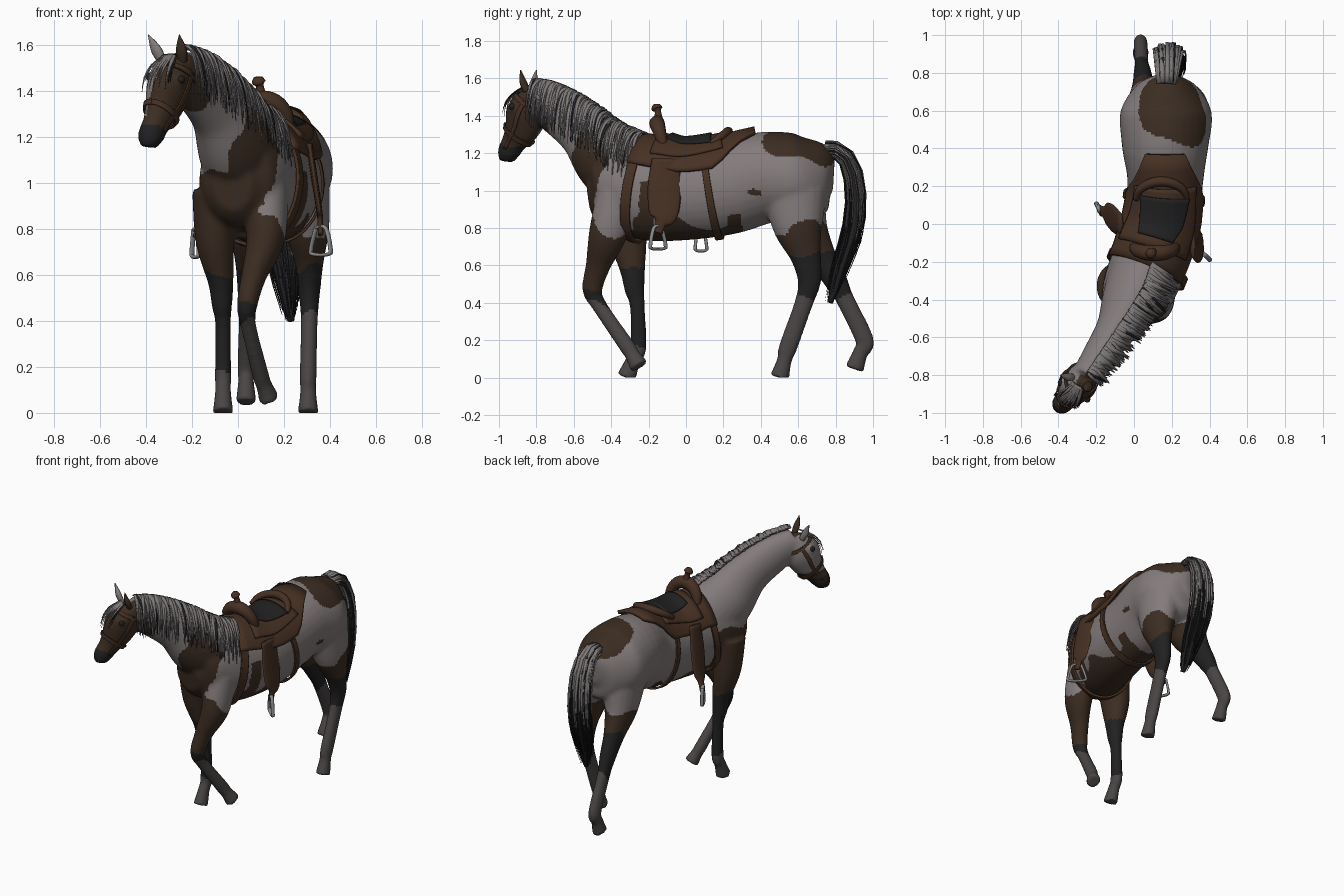
import bpy, bmesh, random
from math import sin, cos, pi, radians
from mathutils import Vector

random.seed(4)
if "Cube" in bpy.data.objects:
    bpy.data.objects.remove(bpy.data.objects["Cube"])


def material(name, *rgb):
    mat = bpy.data.materials.new(name)
    mat.use_nodes = True
    mat.diffuse_color = (*rgb, 1)
    mat.node_tree.nodes["Principled BSDF"].inputs["Base Color"].default_value = (*rgb, 1)
    return mat


PALE = material("pale coat", .23, .2, .2)
BROWN = material("brown coat", .045, .026, .016)
BLACK = material("black hair", .015, .015, .016)
STOCKING = material("grey stocking", .07, .06, .06)
LEATHER = material("saddle leather", .062, .03, .017)
MANE = material("grey mane", .21, .19, .19)
METAL = material("stirrup metal", .25, .25, .25)

LEFT, BACK, UP = Vector((1, 0, 0)), Vector((0, 1, 0)), Vector((0, 0, 1))
NECK_LEFT = Vector((.83, -.55, 0))
HEAD_LEFT = Vector((.87, -.5, 0))
NECK_AHEAD = NECK_LEFT.cross(UP)


# Smoothly interpolated cross-section; each row is x, y, z, half width, half depth
def section(rows, t):
    place = min(max(t, 0), 1) * (len(rows) - 1)
    i = min(int(place), len(rows) - 2)
    f = place - i
    a, b, c, d = (rows[min(max(k, 0), len(rows) - 1)] for k in range(i - 1, i + 3))
    return [q + f * (r - p + f * (2 * p - 5 * q + 4 * r - s + f * (3 * (q - r) + s - p))) / 2
            for p, q, r, s in zip(a, b, c, d)]


# Point on the skin of a tube, at an angle measured from its upper side
def surface(rows, side, t, angle, off=0):
    x, y, z, width, depth = section(rows, t)
    ahead = Vector(section(rows, min(t + .02, 1))[:3]) - Vector(section(rows, max(t - .02, 0))[:3])
    ahead.normalize()
    across = (side - ahead * side.dot(ahead)).normalized()
    upward = ahead.cross(across)
    return Vector((x, y, z)) + across * sin(angle) * (width + off) + upward * cos(angle) * (depth + off)


def tube(bm, rows, side=LEFT, steps=24, sides=20):
    rings = [[bm.verts.new(surface(rows, side, i / steps, 2 * pi * j / sides)) for j in range(sides)]
             for i in range(steps + 1)]
    faces = [bm.faces.new((p[j], p[j - 1], q[j - 1], q[j]))
             for p, q in zip(rings, rings[1:]) for j in range(sides)]
    faces += [bm.faces.new(rings[0]), bm.faces.new(rings[-1])]
    bmesh.ops.recalc_face_normals(bm, faces=faces)
    return faces


def finish(name, bm, *mats):
    mesh = bpy.data.meshes.new(name)
    bm.to_mesh(mesh)
    bm.free()
    obj = bpy.data.objects.new(name, mesh)
    bpy.context.collection.objects.link(obj)
    for mat in mats:
        mesh.materials.append(mat)
    mesh.shade_smooth()
    return obj


def tube_object(name, mat, rows, side=LEFT, steps=20, sides=12):
    bm = bmesh.new()
    tube(bm, rows, side, steps, sides)
    finish(name, bm, mat)


def find(rows, axis, value):
    return min((k / 300 for k in range(301)), key=lambda t: abs(section(rows, t)[axis] - value))


# Leather sheet that follows a body surface; reach(v) gives its two edge angles
def wrap(name, mat, rows, side, axis, ends, reach, off, thick):
    bm = bmesh.new()
    start, stop = (find(rows, axis, e) for e in ends)
    grid = []
    for i in range(13):
        v = i / 12
        low, high = map(radians, reach(v))
        grid.append([bm.verts.new(surface(rows, side, start + (stop - start) * v,
                                          low + (high - low) * j / 28, off)) for j in range(29)])
    for p, q in zip(grid, grid[1:]):
        for j in range(28):
            bm.faces.new((p[j], p[j + 1], q[j + 1], q[j]))
    mod = finish(name, bm, mat).modifiers.new("thickness", "SOLIDIFY")
    mod.thickness, mod.offset = thick, 0


# Leg from shoulder or hip joint down to the fetlock, then pastern and hoof along the toe direction
def leg(bm, joints, widths, depth, toe):
    rows = [(*p, w, w * depth) for p, w in zip(joints, widths)]
    fetlock = Vector(joints[-1])
    for reach, w in ((.4, .035), (1, .046)):
        rows.append((*(fetlock + Vector(toe) * reach), w, w * 1.15))
    tube(bm, rows, LEFT, 40)


TRUNK = [(.17, .79, 1.08, .05, .08), (.17, .74, 1.08, .15, .18), (.17, .6, 1.06, .24, .24),
         (.165, .42, 1.07, .23, .245), (.165, .22, 1.015, .2, .25), (.14, 0, .985, .205, .25),
         (.09, -.18, 1, .2, .27), (.03, -.33, 1.02, .195, .25), (-.01, -.45, .99, .16, .19),
         (-.02, -.52, .98, .08, .1)]
NECK = [(.05, -.25, 1.07, .18, .22), (-.01, -.41, 1.17, .16, .2), (-.09, -.55, 1.32, .11, .15),
        (-.19, -.7, 1.43, .085, .125), (-.27, -.82, 1.49, .07, .095)]
HEAD = [(-.265, -.8, 1.53, .055, .05), (-.275, -.82, 1.48, .08, .09), (-.3, -.85, 1.41, .09, .118),
        (-.325, -.88, 1.33, .075, .1), (-.355, -.92, 1.26, .055, .07), (-.38, -.95, 1.2, .055, .06),
        (-.385, -.955, 1.155, .035, .04)]
FRONT_WIDTHS = (.1, .085, .056, .045, .034, .036)
HIND_WIDTHS = (.13, .098, .062, .047, .037, .037)
EYE_LEVEL = find(HEAD, 2, 1.43)
EYES = {"left_eye": radians(62), "right_eye": radians(-62)}

# Body: overlapping masses fused into one skin
bm = bmesh.new()
tube(bm, TRUNK, LEFT, 40, 32)
tube(bm, NECK, NECK_LEFT, 30, 28)
tube(bm, HEAD, HEAD_LEFT, 30, 24)
leg(bm, [(-.1, -.33, .97), (-.1, -.31, .75), (-.075, -.285, .57), (-.07, -.275, .47),
         (-.065, -.26, .38), (-.065, -.255, .16)], FRONT_WIDTHS, 1.2, (0, -.065, -.16))
leg(bm, [(.12, -.36, .97), (.12, -.42, .76), (.07, -.47, .6), (.04, -.5, .47),
         (.045, -.46, .38), (.1, -.31, .16)], FRONT_WIDTHS, 1.2, (.035, .06, -.1))
leg(bm, [(.27, .58, .98), (.3, .6, .8), (.31, .64, .65), (.31, .66, .52),
         (.31, .63, .4), (.305, .545, .16)], HIND_WIDTHS, 1.35, (0, -.045, -.16))
leg(bm, [(.08, .57, .98), (.06, .63, .8), (.05, .72, .65), (.045, .8, .52),
         (.04, .85, .42), (.035, .955, .2)], HIND_WIDTHS, 1.35, (0, -.055, -.155))
for angle in EYES.values():
    socket = bmesh.ops.create_icosphere(bm, subdivisions=2, radius=.028)
    bmesh.ops.translate(bm, verts=socket["verts"], vec=surface(HEAD, HEAD_LEFT, EYE_LEVEL, angle, -.012))
body = finish("body", bm)
mod = body.modifiers.new("union", "REMESH")
mod.mode, mod.voxel_size = "VOXEL", .012
mod = body.modifiers.new("soften", "SMOOTH")
mod.factor, mod.iterations = .5, 6
bpy.context.view_layer.update()
skin = bpy.data.meshes.new_from_object(body.evaluated_get(bpy.context.evaluated_depsgraph_get()))
body.modifiers.clear()
body.data = skin
for v in skin.vertices:
    v.co.z = max(v.co.z, 0)


def inside(p, centre, radii):
    return sum(((a - b) / r) ** 2 for a, b, r in zip(p, centre, radii)) < 1


# Piebald coat pattern
def coat(p):
    x, y, z = p
    wave = .025 * sin(17 * y + 11 * z) + .02 * sin(23 * x + 29 * z)
    q = Vector((x, y + wave, z + wave))
    if z < .8 + wave and y > .42:
        return BROWN if z > .65 + wave else BLACK if z > .41 + wave else STOCKING
    if z < .72 and y < -.15:
        brown_end, black_end = (.45, .38) if x > 0 else (.58, .2)
        return BROWN if z > brown_end + wave else BLACK if z > black_end + wave else STOCKING
    if y < -.72 and z < 1.25 + wave / 2:
        return BLACK
    if y < -.74:
        across = (p - Vector((-.3, -.86, 0))).dot(HEAD_LEFT)
        blaze = across < -.02 + wave / 2 and z > 1.29
        return PALE if blaze or (y > -.8 and z > 1.46) else BROWN
    if inside(q, (.24, .63, 1.25), (.24, .22, .14)) or inside(q, (.06, -.49, 1.13), (.12, .15, .2)):
        return BROWN
    if inside(q, (.17, -.34, 1), (.13, .17, .22)):
        return PALE
    if inside(q, (.38, .34, .96), (.06, .035, .03)):
        return BROWN
    chest = y < -.17 and z < 1.04 + wave
    belly = y < .3 and z < .83 + wave
    return BROWN if chest or belly else PALE


coats = [PALE, BROWN, BLACK, STOCKING]
skin.materials.clear()
for mat in coats:
    skin.materials.append(mat)
for face in skin.polygons:
    face.material_index = coats.index(coat(face.center))
skin.shade_smooth()


# Ears and eyes
def ear(name, mat, base, tip):
    base, tip = Vector(base), Vector(tip)
    middle = base.lerp(tip, .45) + Vector((0, -.005, 0))
    tube_object(name, mat, [(*base, .02, .018), (*middle, .025, .017), (*tip, .002, .002)], HEAD_LEFT)


ear("left_ear", BROWN, (-.24, -.85, 1.53), (-.255, -.885, 1.645))
ear("right_ear", PALE, (-.33, -.81, 1.53), (-.39, -.8, 1.645))
for name, angle in EYES.items():
    bm = bmesh.new()
    bmesh.ops.create_icosphere(bm, subdivisions=3, radius=.017)
    bmesh.ops.translate(bm, verts=bm.verts, vec=surface(HEAD, HEAD_LEFT, EYE_LEVEL, angle, .004))
    finish(name, bm, BLACK)


# Hair: a tapered lock, black below the limit height
def lock(bm, points, width, side, limit):
    taper = [width * (1.1 - i / (len(points) - 1)) for i in range(len(points))]
    for face in tube(bm, [(*p, w, w * .4) for p, w in zip(points, taper)], side, 8, 6):
        face.material_index = int(face.calc_center_median().z < limit)


# Mane falling to the left, and forelock
bm = bmesh.new()
for k in range(150):
    t = k / 149
    root = surface(NECK, NECK_LEFT, .1 + .9 * t, 0, .015)
    spread = (.17 - .06 * t) * random.uniform(.85, 1.12)
    drop = random.uniform(.16, .24)
    drift = NECK_AHEAD * random.uniform(-.03, .03)
    path = [root + (NECK_LEFT * spread + drift) * sin(1.5 * s) + UP * (.02 * sin(4 * s) - drop * s * s)
            for s in (i / 5 for i in range(6))]
    lock(bm, path, random.uniform(.011, .02), NECK_AHEAD, 3 if k % 9 == 4 else 0)
for k in range(16):
    angle = radians(random.uniform(-65, 60))
    end = random.uniform(.34, .48)
    path = [surface(HEAD, HEAD_LEFT, end * i / 4, angle * (.3 + end * i / 4), .02) for i in range(5)]
    lock(bm, path, .012, HEAD_LEFT, 3 if k % 6 == 1 else 0)
finish("mane", bm, MANE, BLACK)

# Tail
TAIL = [(.17, .74, 1.22, .03, .03), (.175, .85, 1.19, .05, .035), (.18, .905, 1.02, .065, .04),
        (.19, .895, .8, .07, .045), (.21, .83, .6, .055, .04), (.23, .77, .4, .015, .015)]
tube_object("tail_core", BLACK, TAIL)
bm = bmesh.new()
for k in range(56):
    angle, off, end = random.uniform(0, 2 * pi), random.uniform(0, .014), random.uniform(.8, 1)
    path = [surface(TAIL, LEFT, end * i / 7, angle + .06 * i, off) for i in range(8)]
    lock(bm, path, .014, LEFT, 3 if k % 4 == 0 else random.uniform(.7, 1.05))
finish("tail_locks", bm, MANE, BLACK)


# Saddle
def skirt_reach(v):
    edge = 64 - 125 * max(v - .68, 0)
    return -edge, edge


def girth(v):
    return 55, 305


def arch(name, centre, span, sweep, rise, thick):
    rows = []
    for i in range(7):
        a = pi * i / 6
        lift = sin(a)
        rows.append((*(Vector(centre) + Vector((-span * cos(a), sweep * lift, rise * lift))),
                     thick * (.6 + .4 * lift), thick * (.6 + .4 * lift)))
    tube_object(name, LEATHER, rows, BACK)


wrap("saddle_skirt", LEATHER, TRUNK, LEFT, 1, (-.26, .41), skirt_reach, .022, .022)
wrap("saddle_jockey", LEATHER, TRUNK, LEFT, 1, (-.16, .26), lambda v: (9 * v - 50, 50 - 9 * v), .037, .02)
wrap("saddle_seat", BLACK, TRUNK, LEFT, 1, (-.11, .19), lambda v: (-22 - 9 * v, 22 + 9 * v), .05, .016)
wrap("front_cinch", LEATHER, TRUNK, LEFT, 1, (-.255, -.215), girth, .016, .014)
wrap("rear_cinch", LEATHER, TRUNK, LEFT, 1, (.12, .155), girth, .012, .012)
arch("cantle", (.145, .13, 1.25), .135, .095, .065, .026)
arch("pommel", (.11, -.12, 1.24), .11, -.035, .12, .042)
tube_object("horn", LEATHER, [(.105, -.145, 1.35, .032, .032), (.095, -.15, 1.42, .017, .017),
                              (.09, -.155, 1.44, .03, .03), (.088, -.157, 1.462, .018, .018)])


# Fenders and stirrups
def hang_stirrup(side, top, bottom, foot, width, loop):
    top, bottom, foot = Vector(top), Vector(bottom), Vector(foot)
    tube_object(side + "_fender", LEATHER,
                [(*top, .014, width * .8), (*top.lerp(bottom, .5), .014, width), (*bottom, .013, width * .85),
                 (*bottom.lerp(foot, .5), .012, .03), (*foot, .012, .025)])
    loop = Vector(loop)
    outline = ((-.5, .03), (.5, .03), (1, -.06), (.8, -.085), (-.8, -.085), (-1, -.06), (-.5, .03))
    ring = [(*(foot + loop * a + UP * b), .012, .008) for a, b in outline]
    tube_object(side + "_stirrup", METAL, ring, loop.cross(UP), 30, 8)


hang_stirrup("left", (.31, -.11, 1.17), (.355, -.12, .87), (.36, -.15, .775), .09, (.042, -.04, 0))
hang_stirrup("right", (-.07, 0, 1.17), (-.14, .05, .87), (-.185, .08, .765), .075, (.015, -.03, 0))


# Bridle
def strap(name, ends, low, high):
    wrap(name, LEATHER, HEAD, HEAD_LEFT, 2, ends, lambda v: (low, high), .006, .008)


strap("noseband", (1.31, 1.29), 0, 360)
strap("browband", (1.485, 1.465), 0, 360)
strap("left_cheek_strap", (1.48, 1.23), 84, 96)
strap("right_cheek_strap", (1.48, 1.23), -96, -84)
